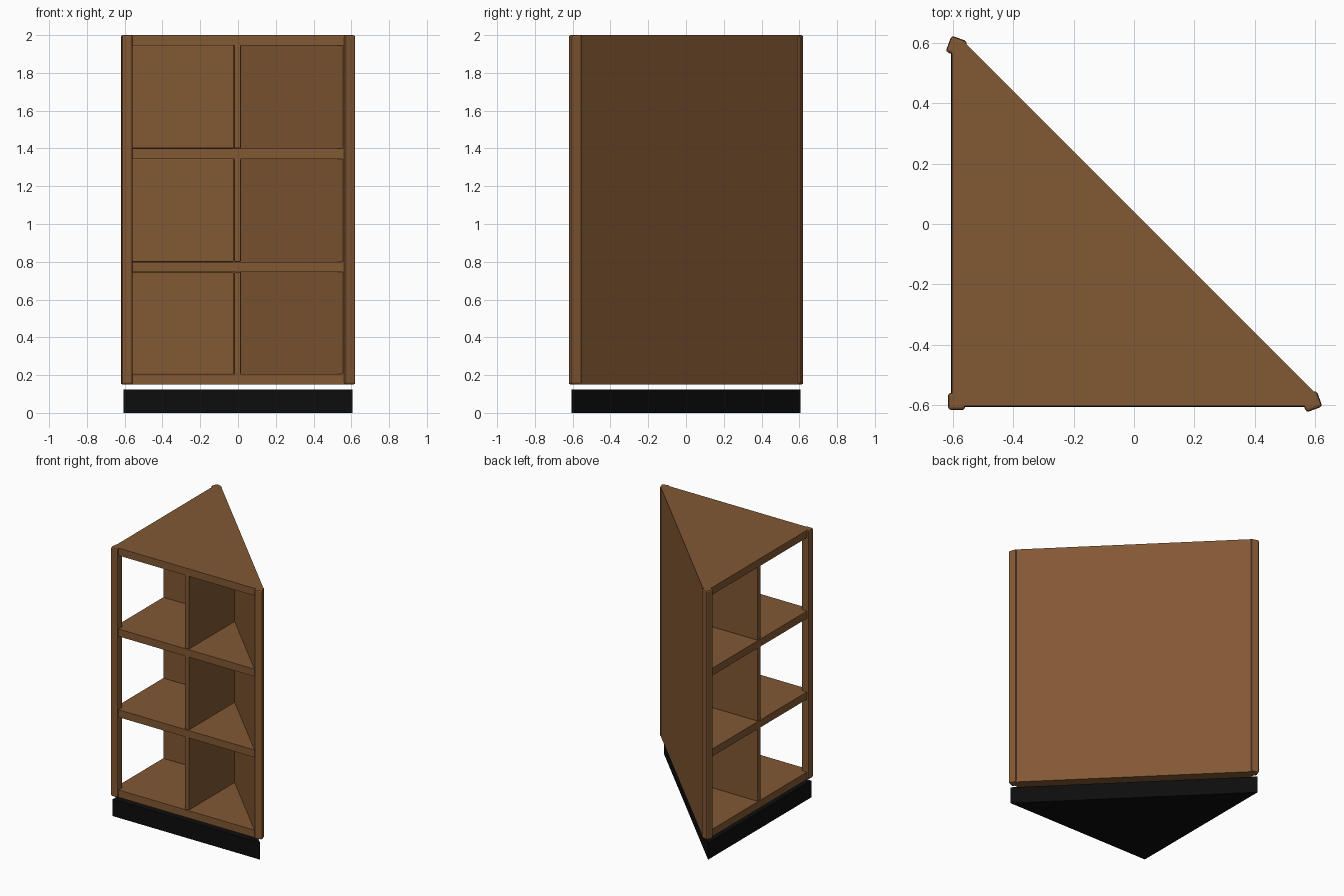
import bpy, bmesh, math

cube = bpy.data.objects.get("Cube")
if cube:
    bpy.data.objects.remove(cube, do_unlink=True)


def material(name, rgb):
    m = bpy.data.materials.new(name)
    m.use_nodes = True
    m.diffuse_color = (*rgb, 1)
    bsdf = m.node_tree.nodes["Principled BSDF"]
    bsdf.inputs["Base Color"].default_value = (*rgb, 1)
    bsdf.inputs["Roughness"].default_value = 0.8
    return m


WOOD = material("brown wood", (0.225, 0.098, 0.034))
BLACK = material("black plinth", (0.004, 0.004, 0.004))


def prism(name, outline, z0, z1, mat, bevel=0):
    """Upright prism from a counter-clockwise outline."""
    bm = bmesh.new()
    base = bm.faces.new([bm.verts.new((x, y, z0)) for x, y in outline])
    top = bmesh.ops.extrude_face_region(bm, geom=[base])["geom"]
    for v in top:
        if isinstance(v, bmesh.types.BMVert):
            v.co.z = z1
    bmesh.ops.recalc_face_normals(bm, faces=bm.faces)
    me = bpy.data.meshes.new(name)
    bm.to_mesh(me)
    bm.free()
    me.materials.append(mat)
    ob = bpy.data.objects.new(name, me)
    bpy.context.collection.objects.link(ob)
    if bevel:
        mod = ob.modifiers.new("edge", "BEVEL")
        mod.width = bevel
        mod.segments = 2
    return ob


def rect(x0, x1, y0, y1):
    return [(x0, y0), (x1, y0), (x1, y1), (x0, y1)]


S = 0.602            # half side of the triangular plan
BACK = 0.04          # outer back plane: x + y = BACK
INNER = -0.045       # inner back plane
BOTTOM, TOP = 0.15, 2.0
T = 0.055            # board thickness


def corner_plan(back):
    """Triangular board with its two sharp tips cut square."""
    return [(-S, -S), (S, -S), (S, back - S), (back - S, S), (-S, S)]


# Plinth
prism("plinth", [(-0.605, -0.605), (0.605, -0.605), (-0.605, 0.605)],
      0, 0.125, BLACK)

# Horizontal boards
levels = [BOTTOM, 0.745, 1.345, TOP - T]
names = ["bottom_board", "lower_shelf", "upper_shelf", "top_board"]
for name, z in zip(names, levels):
    back = BACK if name == "top_board" else 0.0
    prism(name, corner_plan(back), z, z + T, WOOD)

# Diagonal back panel
prism("back_panel", [(INNER + S, -S), (S, -S), (S, BACK - S),
                     (BACK - S, S), (-S, S), (-S, INNER + S)],
      BOTTOM, TOP - 0.002, WOOD)

# Crossing dividers in every bay
A, B = -0.02, 0.015
for i in range(3):
    z0, z1 = levels[i] + T, levels[i + 1]
    prism(f"front_divider_{i + 1}", rect(A, B, -S + 0.004, -0.02), z0, z1, WOOD, 0.004)
    prism(f"side_divider_{i + 1}", rect(-S + 0.004, -0.01, A, B), z0, z1, WOOD, 0.004)

# Rounded corner posts
H = 0.0285
for name, x, y, angle in (("corner_post", -0.587, -0.587, 0),
                          ("back_post", -0.587, 0.587, -20),
                          ("left_post", 0.587, -0.587, 20)):
    post = prism(name, rect(-H, H, -H, H), BOTTOM, TOP, WOOD, 0.01)
    post.location = (x, y, 0)
    post.rotation_euler.z = math.radians(angle)
